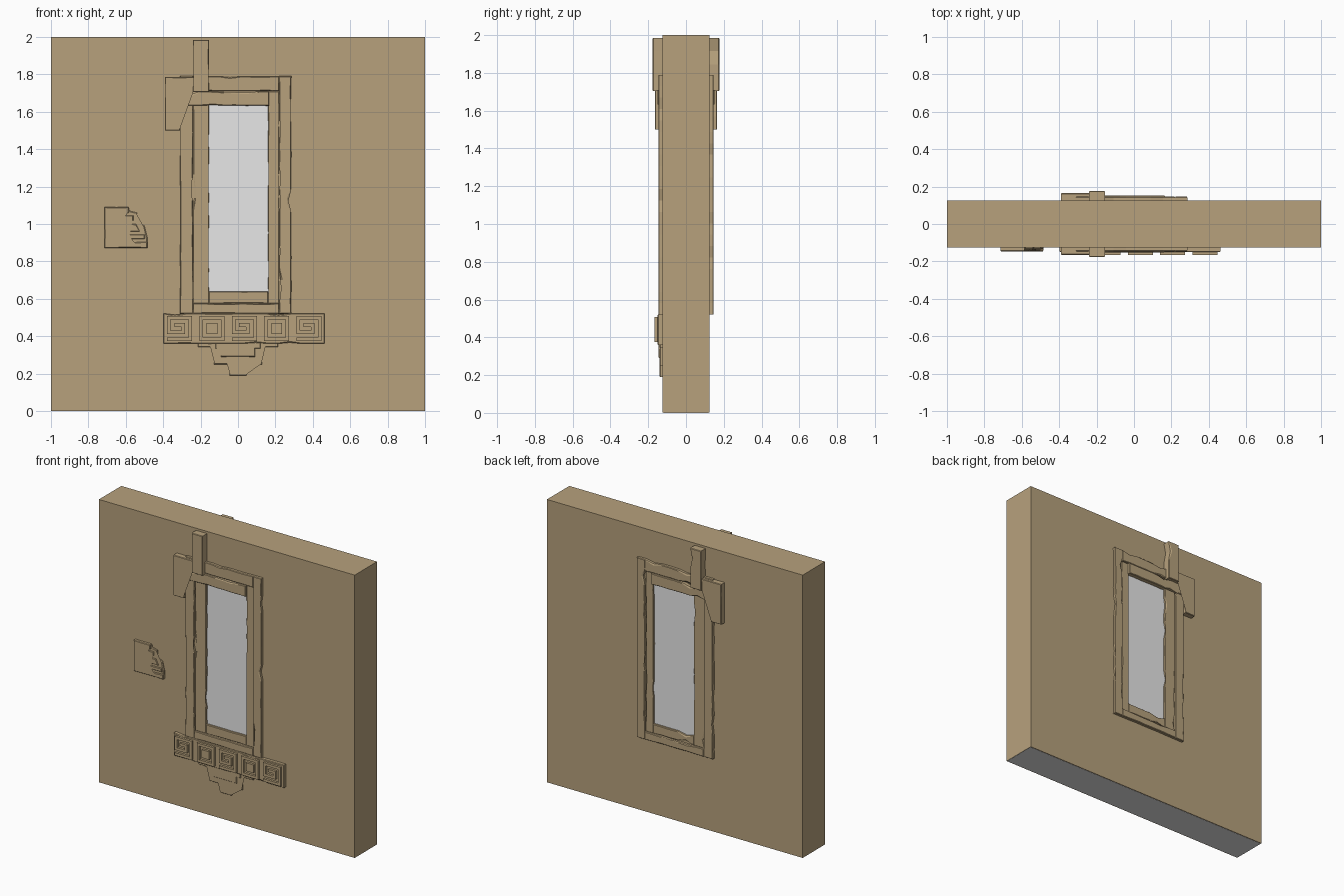
import bpy, bmesh, random
from mathutils import Vector

if "Cube" in bpy.data.objects:
    bpy.data.objects.remove(bpy.data.objects["Cube"])

random.seed(7)


def material(name, rgb):
    m = bpy.data.materials.new(name)
    m.diffuse_color = (*rgb, 1)
    m.use_nodes = True
    m.node_tree.nodes["Principled BSDF"].inputs["Base Color"].default_value = m.diffuse_color
    return m


SAND = material("sandstone", (0.474, 0.358, 0.204))
GREY = material("pale grey", (0.8, 0.8, 0.8))


def finish(name, bm, mat):
    bmesh.ops.recalc_face_normals(bm, faces=bm.faces)
    me = bpy.data.meshes.new(name)
    bm.to_mesh(me)
    bm.free()
    me.materials.append(mat)
    ob = bpy.data.objects.new(name, me)
    bpy.context.collection.objects.link(ob)
    return ob


def rect(x0, x1, z0, z1):
    return [(x0, z0), (x1, z0), (x1, z1), (x0, z1)]


def add_box(bm, x0, x1, y0, y1, z0, z1):
    vs = [[bm.verts.new((x, y, z)) for x, z in rect(x0, x1, z0, z1)] for y in (y0, y1)]
    bm.faces.new(vs[0])
    bm.faces.new(vs[1][::-1])
    for i in range(4):
        j = (i + 1) % 4
        bm.faces.new((vs[0][i], vs[1][i], vs[1][j], vs[0][j]))


def plate(name, pts, depth, back=False, chip=0.004, start=0.11):
    """Worn stone slab: anticlockwise x/z outline standing out to the given depth."""
    s = 1 if back else -1
    side, front = [], []
    n = len(pts)
    for i in range(n):
        a, b = Vector(pts[i]), Vector(pts[(i + 1) % n])
        d = b - a
        inward = Vector((-d.y, d.x)).normalized()
        steps = max(1, int(d.length / 0.06))
        for k in range(steps):
            p = a + d * (k / steps)
            if k == 0:      # corner: move along both neighbouring edges
                e = (a - Vector(pts[i - 1])).normalized()
                inw = inward + Vector((-e.y, e.x))
                side.append(p)
                front.append(p + inw * 0.003)
            else:           # occasional chips along the edge
                c = chip * random.random() * (2 if random.random() < 0.2 else 0.3)
                side.append(p + inward * c)
                front.append(p + inward * (c + 0.003 + c * 0.6))
    bm = bmesh.new()
    rings = [[bm.verts.new((p.x, s * y, p.y)) for p in ring]
             for ring, y in ((side, start), (side, depth - 0.004), (front, depth))]
    for r0, r1 in zip(rings, rings[1:]):
        for i in range(len(r0)):
            j = (i + 1) % len(r0)
            bm.faces.new((r0[i], r0[j], r1[j], r1[i]))
    bm.faces.new(rings[0])
    cap = bm.faces.new(rings[2])
    bmesh.ops.triangulate(bm, faces=[cap])
    return finish(name, bm, SAND)


# wall with a window opening
bm = bmesh.new()
loops = [[bm.verts.new((x, y, z)) for x, z in r]
         for y in (-0.125, 0.125)
         for r in (rect(-1, 1, 0.001, 2), rect(-0.19, 0.19, 0.6, 1.67))]
fo, fi, bo, bi = loops
for l0, l1 in ((fo, fi), (bo, bi), (fo, bo), (fi, bi)):
    for i in range(4):
        j = (i + 1) % 4
        bm.faces.new((l0[i], l0[j], l1[j], l1[i]))
finish("wall", bm, SAND)

# grey core seen through the window and at the underside
bm = bmesh.new()
add_box(bm, -0.998, 0.998, -0.12, 0.12, 0, 1.998)
finish("grey_core", bm, GREY)

# window surround, the same on both faces
for back in (False, True):
    tag = "back" if back else "front"
    for part, r, d in (
            ("outer_left", (-0.31, -0.24, 0.52, 1.79), 0.146),
            ("outer_right", (0.22, 0.285, 0.52, 1.79), 0.146),
            ("outer_top", (-0.24, 0.22, 1.71, 1.79), 0.146),
            ("outer_bottom", (-0.24, 0.22, 0.52, 0.575), 0.146),
            ("inner_left", (-0.24, -0.155, 0.575, 1.64), 0.136),
            ("inner_right", (0.16, 0.22, 0.575, 1.71), 0.136),
            ("inner_bottom", (-0.155, 0.16, 0.575, 0.64), 0.136),
            ("lintel", (-0.315, 0.165, 1.632, 1.71), 0.152),
            ("upright_post", (-0.24, -0.155, 1.705, 1.985), 0.177)):
        plate(f"{tag}_{part}", rect(*r), d, back, 0.008)
    plate(f"{tag}_corner_bracket",
          [(-0.39, 1.5), (-0.31, 1.5), (-0.31, 1.705), (-0.235, 1.705),
           (-0.235, 1.785), (-0.39, 1.785)], 0.165, back)

# sill frieze with alternating key and square tiles
plate("sill", rect(-0.398, 0.462, 0.36, 0.522), 0.15)
KEY = ["#######", "#.....#", "#.###.#", "#...#.#", "#####.#", "......#", "#######"]
SQUARE = ["#######", "#.....#", "#.###.#", "#.###.#", "#.###.#", "#.....#", "#######"]
for t in range(5):
    cx, size = -0.312 + t * 0.173, 0.134
    u = size / 7
    bm = bmesh.new()
    for r, row in enumerate(SQUARE if t % 2 else KEY):
        z1 = 0.441 + size / 2 - r * u
        c = 0
        while c < 7:
            e = c
            while e < 7 and row[e] == "#":
                e += 1
            if e > c:
                add_box(bm, cx - size / 2 + c * u, cx - size / 2 + e * u,
                        -0.166, -0.14, z1 - u, z1)
            c = max(e, c + 1)
    finish(f"sill_tile_{t + 1}", bm, SAND)


# stepped corbel under the sill
def stepped(half_and_z, top):
    right, z_low = [], half_and_z[0][1]
    for k, (h, z) in enumerate(half_and_z):
        right.append((h, z))
        right.append((h, half_and_z[k + 1][1] if k + 1 < len(half_and_z) else top))
    return right + [(-x, z) for x, z in reversed(right)]


plate("corbel", stepped([(0.045, 0.19), (0.128, 0.25), (0.213, 0.343)], 0.37), 0.139)
plate("corbel_face", stepped([(0.09, 0.29), (0.12, 0.335)], 0.37), 0.145)

# broken carved fragment on the left
plate("fragment_base",
      [(-0.715, 0.872), (-0.485, 0.872), (-0.485, 0.93), (-0.5, 0.99), (-0.535, 1.01),
       (-0.54, 1.06), (-0.58, 1.07), (-0.585, 1.09), (-0.715, 1.09)], 0.136)
plate("fragment_rim",
      [(-0.715, 0.872), (-0.485, 0.872), (-0.485, 0.905), (-0.68, 0.905),
       (-0.68, 1.06), (-0.585, 1.06), (-0.585, 1.09), (-0.715, 1.09)], 0.146)
plate("fragment_step",
      [(-0.665, 0.92), (-0.5, 0.92), (-0.5, 0.945), (-0.64, 0.945),
       (-0.64, 1.02), (-0.56, 1.02), (-0.56, 1.045), (-0.665, 1.045)], 0.144)
plate("fragment_heart",
      [(-0.625, 0.96), (-0.525, 0.96), (-0.545, 1.0), (-0.6, 1.0), (-0.6, 0.985),
       (-0.625, 0.985)], 0.144)
